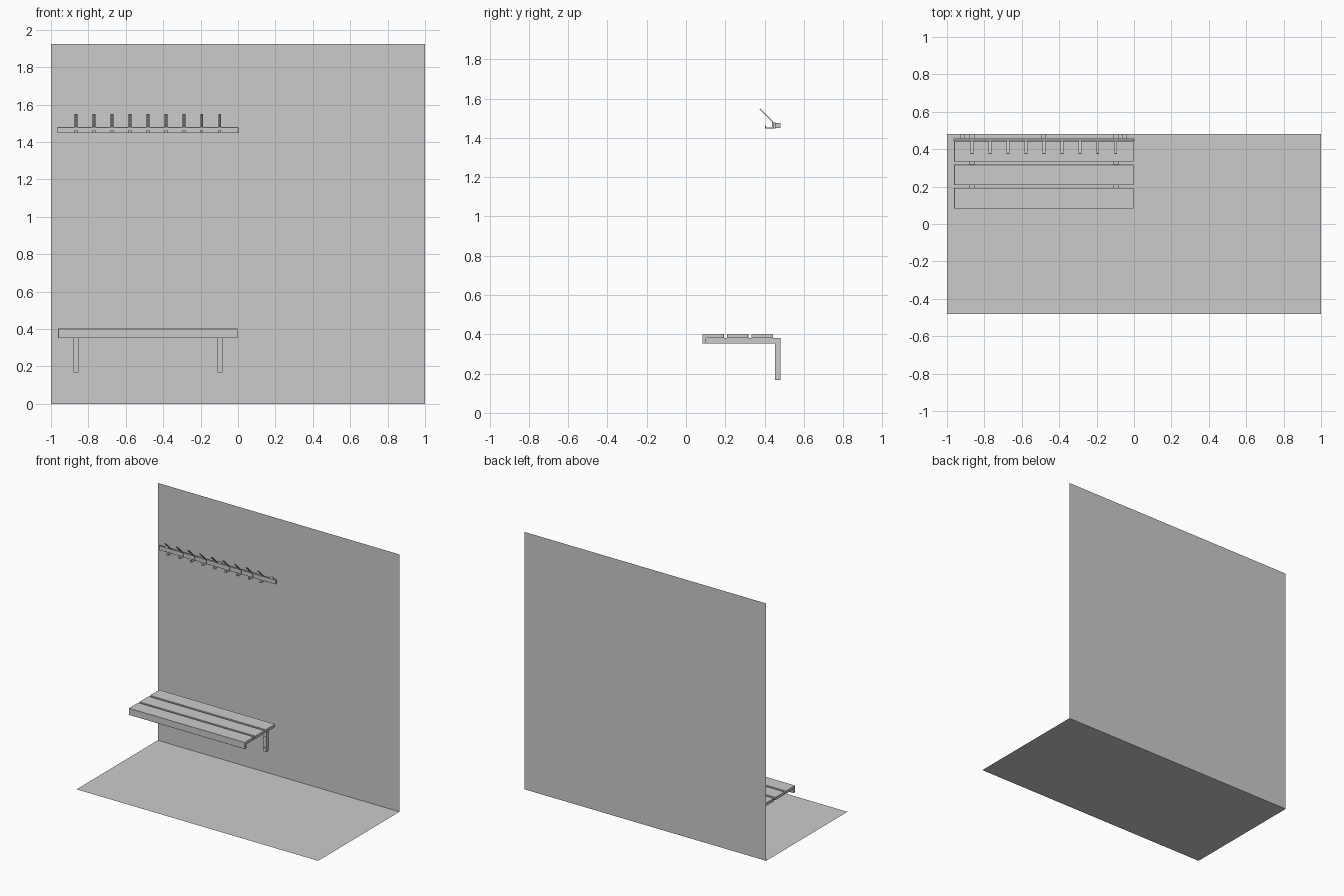
import bpy
import math

if "Cube" in bpy.data.objects:
    bpy.data.objects.remove(bpy.data.objects["Cube"])

WALL_Y = 0.48
X0, X1 = -0.962, -0.002      # bench ends


def mesh_object(name, verts, faces):
    me = bpy.data.meshes.new(name)
    me.from_pydata(verts, [], faces)
    me.update()
    ob = bpy.data.objects.new(name, me)
    bpy.context.collection.objects.link(ob)
    return ob


def extrude_x(name, profile, x0, x1, bevel=0.0):
    """Extrude a counter-clockwise (y, z) outline from x0 to x1."""
    n = len(profile)
    verts = [(x, y, z) for x in (x0, x1) for y, z in profile]
    faces = [tuple(reversed(range(n))), tuple(range(n, 2 * n))]
    faces += [(i, (i + 1) % n, n + (i + 1) % n, n + i) for i in range(n)]
    ob = mesh_object(name, verts, faces)
    if bevel:
        m = ob.modifiers.new("edge", 'BEVEL')
        m.width, m.segments = bevel, 1
    return ob


def rect(y0, y1, z0, z1):
    return [(y0, z0), (y1, z0), (y1, z1), (y0, z1)]


def screw(name, x, y, z, r=0.005):
    bpy.ops.mesh.primitive_cylinder_add(vertices=16, radius=r, depth=0.003,
                                        location=(x, y, z), rotation=(math.pi / 2, 0, 0))
    bpy.context.object.name = name


# floor and wall sheets
mesh_object("floor", [(-1, -WALL_Y, 0), (1, -WALL_Y, 0), (1, WALL_Y, 0), (-1, WALL_Y, 0)],
            [(0, 1, 2, 3)])
mesh_object("wall", [(-1, WALL_Y, 0), (1, WALL_Y, 0), (1, WALL_Y, 1.925), (-1, WALL_Y, 1.925)],
            [(0, 1, 2, 3)])

# seat boards, the front one with a turned-down lip
extrude_x("front_seat_board",
          [(0.083, 0.352), (0.103, 0.352), (0.103, 0.38), (0.193, 0.38),
           (0.193, 0.402), (0.083, 0.402)], X0, X1, 0.001)
extrude_x("middle_seat_board", rect(0.208, 0.317, 0.38, 0.402), X0, X1, 0.001)
extrude_x("rear_seat_board", rect(0.333, 0.443, 0.38, 0.402), X0, X1, 0.001)

# L-shaped wall brackets with screws
for side, x in (("left", -0.866), ("right", -0.097)):
    extrude_x(side + "_bracket",
              [(0.103, 0.354), (0.454, 0.354), (0.454, 0.168), (WALL_Y, 0.168),
               (WALL_Y, 0.38), (0.103, 0.38)], x - 0.013, x + 0.013)
    for z in (0.322, 0.278, 0.195):
        screw(side + "_bracket_screw", x, 0.4535, z)

# coat rail and its wall spacers
extrude_x("coat_rail", rect(0.443, 0.456, 1.447, 1.479), -0.966, 0.002, 0.001)
for x in (-0.915, -0.483, -0.05):
    extrude_x("rail_spacer", rect(0.456, WALL_Y, 1.451, 1.475), x - 0.012, x + 0.012)

# bent strip hooks: raised prong, back plate, short lower hook
hook = [(0.374, 1.546), (0.439, 1.481), (0.439, 1.452), (0.408, 1.452),
        (0.408, 1.463), (0.403, 1.463), (0.403, 1.447), (0.444, 1.447),
        (0.444, 1.483), (0.378, 1.549)]
hook.reverse()
for i in range(9):
    x = -0.866 + i * 0.0961
    extrude_x("coat_hook", hook[::-1], x - 0.0075, x + 0.0075)
